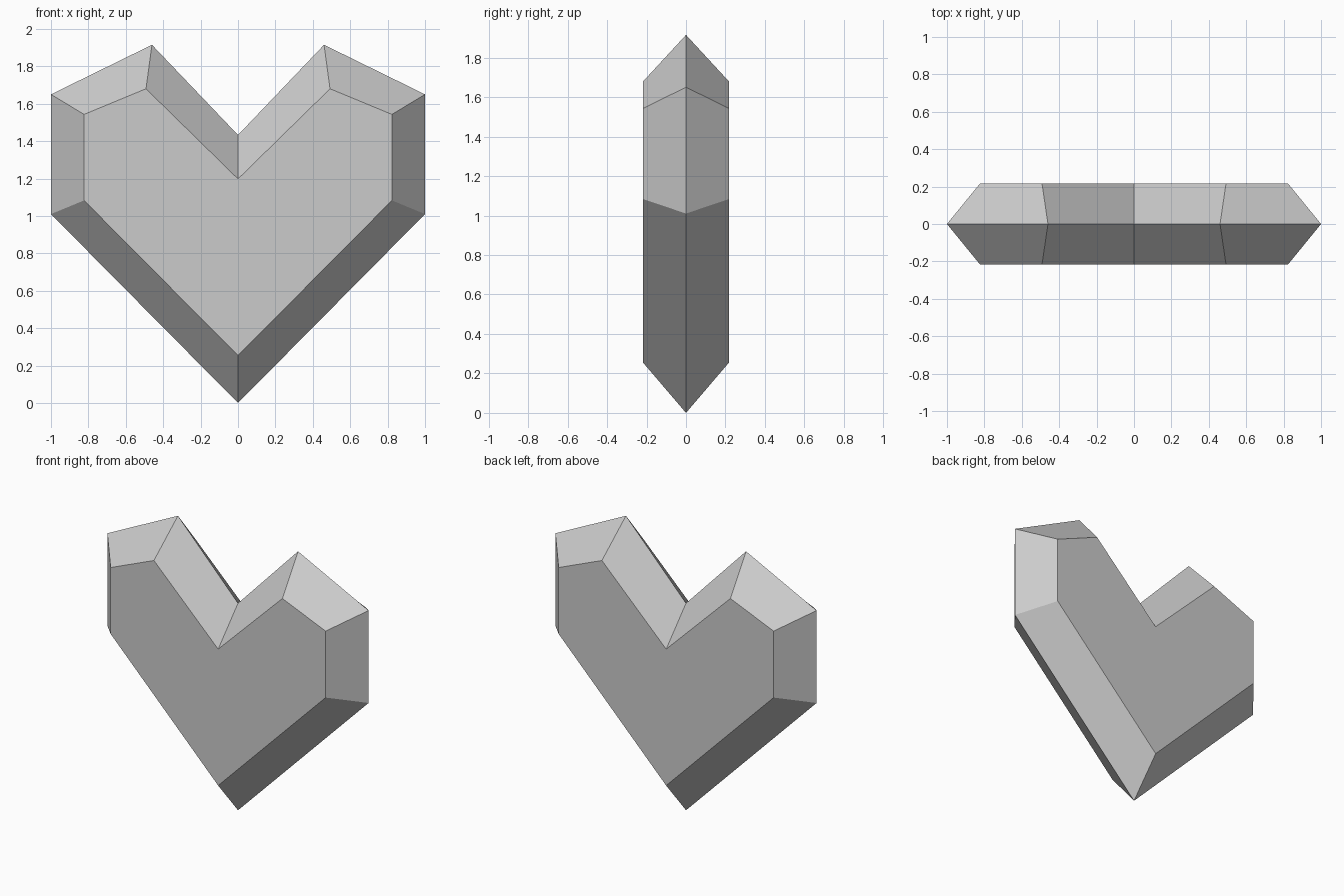
import bpy, bmesh

if "Cube" in bpy.data.objects:
    bpy.data.objects.remove(bpy.data.objects["Cube"])

# Right half of each outline, bottom tip to top notch (x, z)
RIM = [(0, 0), (1, 1.01), (1, 1.65), (0.46, 1.915), (0, 1.433)]
FACE = [(0, 0.254), (0.823, 1.083), (0.823, 1.543), (0.492, 1.68), (0, 1.198)]
DEPTH = 0.217


def outline(half):
    """Mirror a half outline into a closed loop."""
    return half + [(-x, z) for x, z in reversed(half[1:-1])]


def ring(bm, half, y):
    return [bm.verts.new((x, y, z)) for x, z in outline(half)]


bm = bmesh.new()
# Front face, wide middle rim and back face
rings = [ring(bm, FACE, -DEPTH), ring(bm, RIM, 0), ring(bm, FACE, DEPTH)]
bm.faces.new(rings[0])
bm.faces.new(rings[2])

# Sloped facets between the rings
for a, b in zip(rings, rings[1:]):
    n = len(a)
    for i in range(n):
        j = (i + 1) % n
        bm.faces.new((a[i], a[j], b[j], b[i]))
bmesh.ops.recalc_face_normals(bm, faces=bm.faces)

mesh = bpy.data.meshes.new("faceted_heart")
bm.to_mesh(mesh)
bm.free()
heart = bpy.data.objects.new("faceted_heart", mesh)
bpy.context.collection.objects.link(heart)
